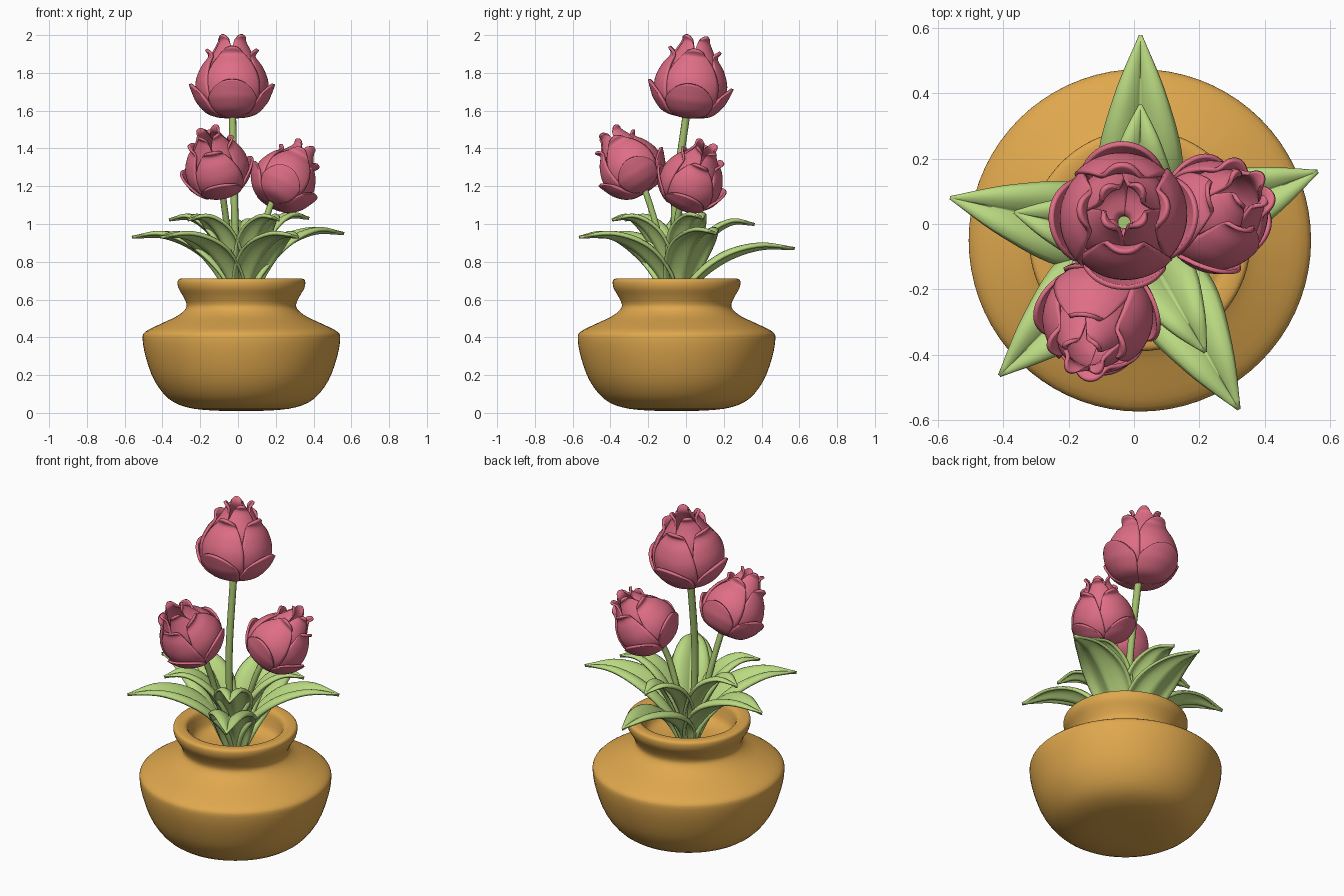
import bpy, math
from mathutils import Vector

if "Cube" in bpy.data.objects:
    bpy.data.objects.remove(bpy.data.objects["Cube"])


def material(name, rgb):
    m = bpy.data.materials.new(name)
    m.diffuse_color = (*rgb, 1)
    m.use_nodes = True
    m.node_tree.nodes["Principled BSDF"].inputs["Base Color"].default_value = m.diffuse_color
    return m


PINK = material("petal_pink", (0.74, 0.155, 0.24))
GREEN = material("leaf_green", (0.49, 0.70, 0.22))
STEM = material("stem_green", (0.36, 0.52, 0.15))
GOLD = material("pot_ochre", (0.74, 0.39, 0.075))


def spline(pts, t):
    """Smooth point on a Catmull-Rom path, t in 0..1."""
    n = len(pts) - 1
    i = min(int(t * n), n - 1)
    f = t * n - i
    p1, p2 = Vector(pts[i]), Vector(pts[i + 1])
    p0 = Vector(pts[i - 1]) if i > 0 else 2 * p1 - p2
    p3 = Vector(pts[i + 2]) if i + 2 <= n else 2 * p2 - p1
    return 0.5 * (2 * p1 + (p2 - p0) * f + (2 * p0 - 5 * p1 + 4 * p2 - p3) * f * f
                  + (3 * p1 - p0 - 3 * p2 + p3) * f ** 3)


def grid(verts, faces, func, nu, nv):
    """Append a sheet sampled from func(u in -1..1, v in 0..1)."""
    o = len(verts)
    for j in range(nv + 1):
        for i in range(nu + 1):
            verts.append(func(-1 + 2 * i / nu, j / nv))
    w = nu + 1
    for j in range(nv):
        for i in range(nu):
            a = o + j * w + i
            faces.append((a, a + 1, a + w + 1, a + w))


def make(name, verts, faces, mat, thick=0):
    me = bpy.data.meshes.new(name)
    me.from_pydata([tuple(v) for v in verts], [], faces)
    me.materials.append(mat)
    me.polygons.foreach_set("use_smooth", [True] * len(me.polygons))
    ob = bpy.data.objects.new(name, me)
    bpy.context.collection.objects.link(ob)
    if thick:
        s = ob.modifiers.new("thickness", "SOLIDIFY")
        s.thickness = thick
        s.offset = 0
    return ob


# Pot: lathed outer wall, rolled rim and shallow inside
CX, CY = 0.018, -0.05
outline = [(0, .01), (.16, .013), (.29, .03), (.385, .075), (.46, .17), (.505, .29), (.523, .39),
           (.508, .43), (.43, .47), (.345, .51), (.30, .545), (.29, .575), (.31, .62),
           (.333, .66), (.338, .695), (.325, .71), (.285, .71), (.262, .695), (.25, .65),
           (.23, .60), (.17, .575), (.08, .57), (0, .57)]
SEG = 72
pv, pf = [], []
steps = (len(outline) - 1) * 3
for j in range(steps + 1):
    r, z = spline(outline, j / steps)
    for i in range(SEG):
        a = math.tau * i / SEG
        pv.append((CX + r * math.cos(a), CY + r * math.sin(a), z))
for j in range(steps):
    for i in range(SEG):
        k = (i + 1) % SEG
        pf.append((j * SEG + i, j * SEG + k, (j + 1) * SEG + k, (j + 1) * SEG + i))
pot = make("pot", pv, pf, GOLD)
w = pot.modifiers.new("weld", "WELD")
w.merge_threshold = 0.0005

# Flower layers: (profile r/z, start angle, half width, edge drop, tip narrowing)
LAYERS = [
    ([(.02, .0), (.12, .02), (.178, .075), (.203, .125), (.222, .175)], 0, 46, .34, .2),
    ([(.02, .01), (.11, .03), (.175, .095), (.186, .18), (.158, .26), (.118, .32), (.137, .36)],
     0, 50, .12, .45),
    ([(.02, .02), (.10, .06), (.145, .16), (.130, .27), (.088, .35), (.066, .40), (.08, .432)],
     45, 52, .13, .45),
]


def flower(name, base, axis, scale):
    rot = Vector((0, 0, 1)).rotation_difference(Vector(axis)).to_matrix()
    verts, faces = [], []
    for prof, start, half, drop, narrow in LAYERS:
        for k in range(4):
            mid = math.radians(start + 90 * k)

            def petal(u, v):
                r, z = spline(prof, v * (1 - drop * u * u))
                a = mid + math.radians(half) * u * (1 - narrow * v ** 4)
                # petals lap over each other along one edge
                r += 0.005 * u * min(1, v * 3)
                p = Vector((r * math.cos(a), r * math.sin(a), z))
                return rot @ (p * scale) + Vector(base)
            grid(verts, faces, petal, 16, 24)
    make(name, verts, faces, PINK, 0.015 * scale)


flower("top_flower", (-.032, .005, 1.567), (0, .12, 1), 1.0)
flower("left_flower", (-.083, -.215, 1.178), (-.2, -.52, .83), .87)
flower("right_flower", (.178, -.022, 1.115), (.48, .36, .80), .86)


# Stems: round tubes rising from inside the pot
def stem(name, pts, rad):
    cu = bpy.data.curves.new(name, "CURVE")
    cu.dimensions = "3D"
    cu.bevel_depth = rad
    cu.bevel_resolution = 3
    cu.use_fill_caps = True
    s = cu.splines.new("POLY")
    s.points.add(16)
    for i, p in enumerate(s.points):
        p.co = (*spline(pts, i / 16), 1)
    s.use_smooth = True
    cu.materials.append(STEM)
    bpy.context.collection.objects.link(bpy.data.objects.new(name, cu))


stem("top_stem", [(.0, -.055, .55), (-.01, -.06, .8), (-.02, -.055, 1.15), (-.03, .005, 1.6)], .02)
stem("left_stem", [(-.01, -.08, .55), (-.035, -.115, .8), (-.06, -.16, 1.0), (-.09, -.23, 1.22)], .017)
stem("right_stem", [(.04, -.05, .55), (.085, -.055, .8), (.14, -.05, 1.0), (.19, -.015, 1.15)], .017)


# Leaves: creased blades with rounded lobes, arching out to a pointed tip
def leaf(name, tip, width, z0):
    d = Vector((tip[0] - CX, tip[1] - CY, 0))
    R = d.length
    d.normalize()
    side = Vector((-d.y, d.x, 0))
    h = tip[2] - z0
    prof = [(.04 * R, z0), (.15 * R, z0 + .44 * h), (.40 * R, z0 + .83 * h),
            (.70 * R, z0 + 1.02 * h), (R, z0 + h)]
    wide = [(.38, 0), (.80, 0), (1, 0), (.62, 0), (.0, 0)]

    def blade(u, v):
        r, z = spline(prof, v)
        t = spline(prof, min(1, v + .01)) - spline(prof, max(0, v - .01))
        t.normalize()
        w = width * max(0.001, spline(wide, v)[0])
        # rise from the midrib, then roll over at the edge
        lift = w * (.80 * abs(u) - .62 * abs(u) ** 3 - .12)
        return (Vector((CX, CY, 0)) + d * (r - t.y * lift) + side * (w * u)
                + Vector((0, 0, z + t.x * lift)))
    verts, faces = [], []
    grid(verts, faces, blade, 16, 24)
    make(name, verts, faces, GREEN, .016)


TIPS = [("back", .02, .575, .87), ("left", -.56, .08, .93), ("right", .56, .16, .95),
        ("front_left", -.41, -.462, .93), ("front_right", .32, -.565, .93)]
for side_name, x, y, z in TIPS:
    leaf(side_name + "_outer_leaf", (x, y, z), .125, .55)
    k = .66
    leaf(side_name + "_inner_leaf", (CX + (x - CX) * k, CY + (y - CY) * k, z * .4 + .65), .10, .57)
